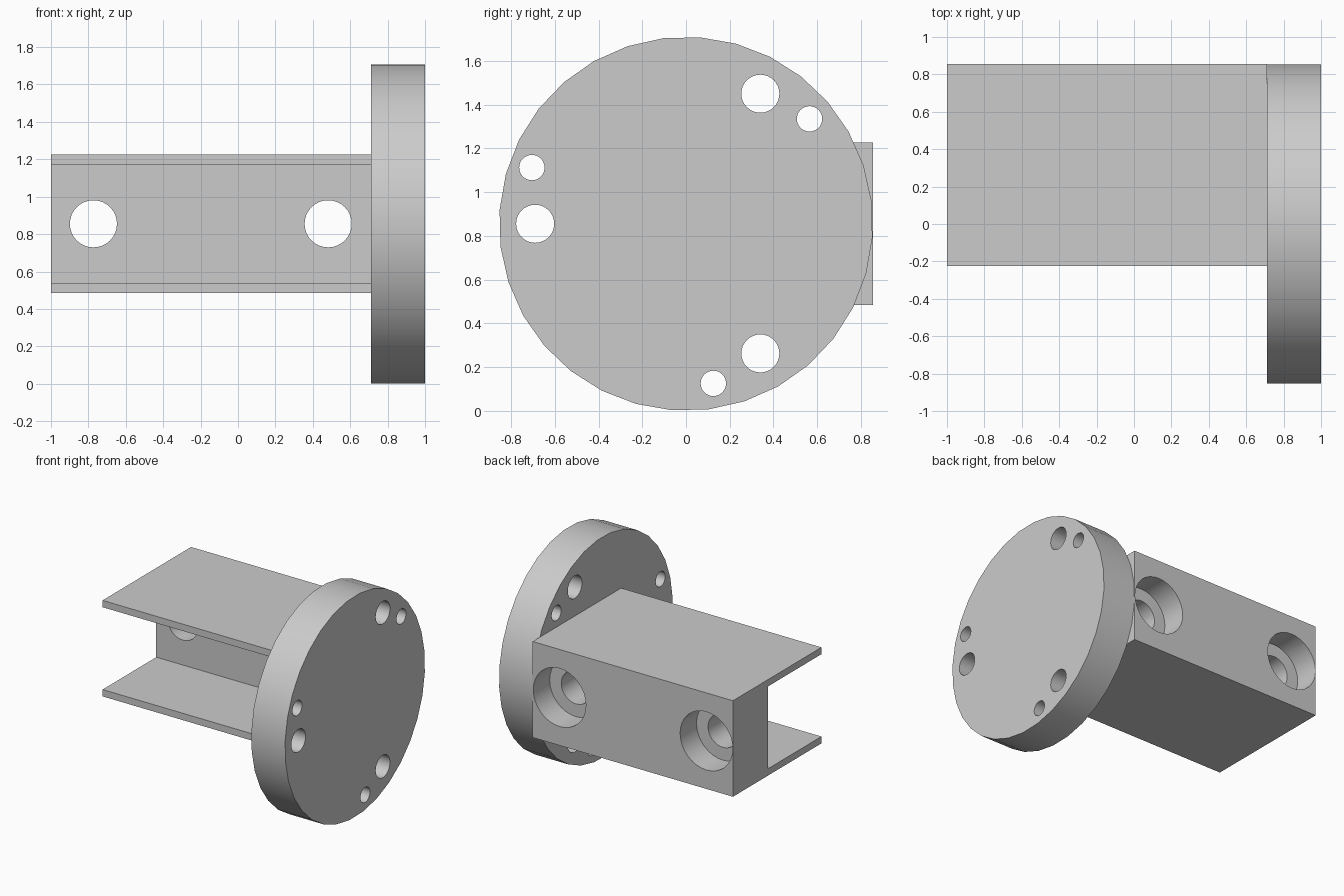
import bpy, bmesh
from math import radians, cos, sin, tau

cube = bpy.data.objects.get("Cube")
if cube:
    bpy.data.objects.remove(cube, do_unlink=True)

grey = bpy.data.materials.new("plain_grey")
grey.use_nodes = True
grey.diffuse_color = (0.6, 0.6, 0.6, 1)
grey.node_tree.nodes["Principled BSDF"].inputs["Base Color"].default_value = (0.6, 0.6, 0.6, 1)

MID_Z = 0.855


def prism(name, outline, offset):
    """Extrude a closed outline of 3D points along an offset vector."""
    bm = bmesh.new()
    face = bm.faces.new([bm.verts.new(p) for p in outline])
    grown = bmesh.ops.extrude_face_region(bm, geom=[face])["geom"]
    bmesh.ops.translate(bm, vec=offset, verts=[v for v in grown if isinstance(v, bmesh.types.BMVert)])
    bmesh.ops.recalc_face_normals(bm, faces=bm.faces)
    mesh = bpy.data.meshes.new(name)
    bm.to_mesh(mesh)
    bm.free()
    mesh.materials.append(grey)
    obj = bpy.data.objects.new(name, mesh)
    bpy.context.collection.objects.link(obj)
    return obj


def circle(radius, sides=32, turn=0.0):
    angles = [turn + tau * i / sides for i in range(sides)]
    return [(radius * cos(a), radius * sin(a)) for a in angles]


def rod_x(name, y, z, radius, x0, x1, turn=0.0):
    return prism(name, [(x0, y + u, z + v) for u, v in circle(radius, turn=turn)], (x1 - x0, 0, 0))


def rod_y(name, x, z, radius, y0, y1):
    return prism(name, [(x + u, y0, z + v) for u, v in circle(radius)], (0, y1 - y0, 0))


def drill(target, cutter):
    """Subtract the cutter, then discard it."""
    mod = target.modifiers.new("hole", 'BOOLEAN')
    mod.operation = 'DIFFERENCE'
    mod.solver = 'EXACT'
    mod.object = cutter
    select(target)
    bpy.ops.object.modifier_apply(modifier=mod.name)
    bpy.data.objects.remove(cutter, do_unlink=True)


def select(obj):
    bpy.ops.object.select_all(action='DESELECT')
    obj.select_set(True)
    bpy.context.view_layer.objects.active = obj


# Round end flange with three large and three small holes
flange = rod_x("round_flange", 0, MID_Z, 0.855, 0.712, 1.0, radians(7))
large = [(0.34, 1.45), (-0.69, MID_Z), (0.34, 0.262)]
small = [(0.565, 1.335), (-0.705, 1.112), (0.125, 0.125)]
for spots, radius in ((large, 0.087), (small, 0.058)):
    for y, z in spots:
        drill(flange, rod_x("cutter", y, z, radius, 0.6, 1.1))

# Channel bar: thick back web with two thin lips reaching forward
BACK, WEB, TIP = 0.855, 0.43, -0.225
OUT, INN = 0.371, 0.318
section = [(BACK, -OUT), (TIP, -OUT), (TIP, -INN), (WEB, -INN),
           (WEB, INN), (TIP, INN), (TIP, OUT), (BACK, OUT)]
channel = prism("channel_bar", [(-1, y, MID_Z + z) for y, z in section], (1.712, 0, 0))

# Counterbored bolt holes through the web
for x in (-0.773, 0.482):
    drill(channel, rod_y("cutter", x, MID_Z, 0.126, 0.3, 1.0))
    drill(channel, rod_y("cutter", x, MID_Z, 0.225, 0.655, 1.0))

for part in (flange, channel):
    select(part)
    bpy.ops.object.shade_smooth_by_angle(angle=radians(30))
